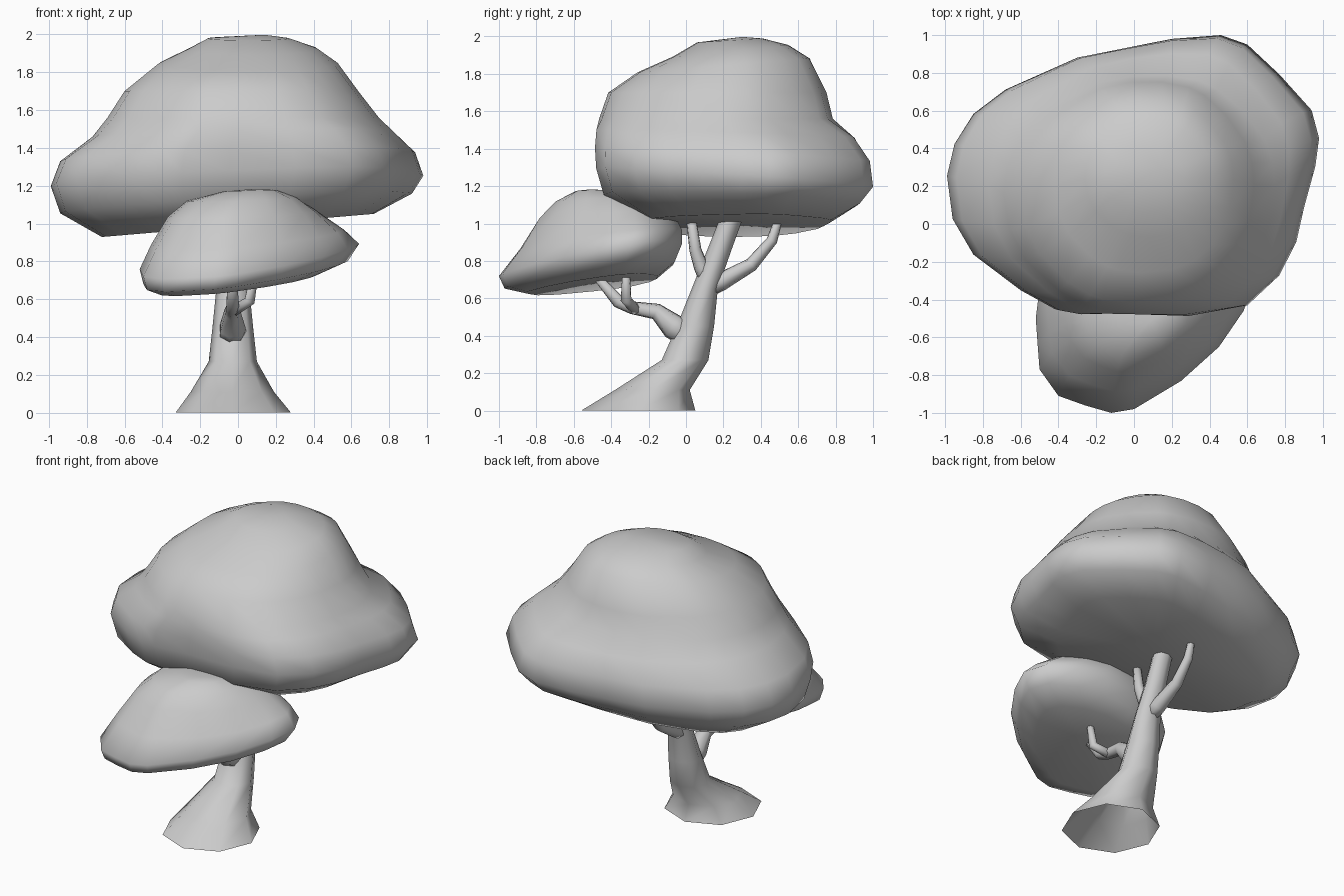
import bpy, bmesh
from math import sin, cos, pi, hypot
from mathutils import Vector

if "Cube" in bpy.data.objects:
    bpy.data.objects.remove(bpy.data.objects["Cube"])


def loft(name, rings, start=None, end=None):
    """Skin a stack of equal-length rings; optional centre points close the ends."""
    bm = bmesh.new()
    vs = [[bm.verts.new(p) for p in r] for r in rings]
    n = len(vs[0])
    for a, b in zip(vs, vs[1:]):
        for i in range(n):
            j = (i + 1) % n
            bm.faces.new((a[i], a[j], b[j], b[i]))
    for tip, ring in ((start, vs[0]), (end, vs[-1])):
        if tip is not None:
            t = bm.verts.new(tip)
            for i in range(n):
                bm.faces.new((ring[i], ring[(i + 1) % n], t))
    bmesh.ops.recalc_face_normals(bm, faces=bm.faces)
    me = bpy.data.meshes.new(name)
    bm.to_mesh(me)
    bm.free()
    for p in me.polygons:
        p.use_smooth = True
    ob = bpy.data.objects.new(name, me)
    bpy.context.collection.objects.link(ob)
    return ob


def canopy(name, outline, layers, bottom, top):
    """Fit the plan outline to each layer: z, x tilt, y tilt, x0, x1, y0, y1, roundness."""
    xs, ys = zip(*outline)
    cx, cy = (min(xs) + max(xs)) / 2, (min(ys) + max(ys)) / 2
    hx, hy = (max(xs) - min(xs)) / 2, (max(ys) - min(ys)) / 2
    unit = [((x - cx) / hx, (y - cy) / hy) for x, y in outline]
    rings = []
    for z, sx, sy, x0, x1, y0, y1, rnd in layers:
        ring = []
        for u, v in unit:
            k = 1 + rnd * (1 / hypot(u, v) - 1)
            x = (x0 + x1) / 2 + u * k * (x1 - x0) / 2
            y = (y0 + y1) / 2 + v * k * (y1 - y0) / 2
            ring.append((x, y, z + sx * x + sy * y))
        rings.append(ring)
    return loft(name, rings, bottom, top)


def branch(name, path, sides=7):
    """Tapered tube along (x, y, z, radius) points."""
    pts = [Vector(p[:3]) for p in path]
    rings = []
    for i, p in enumerate(pts):
        t = (pts[min(i + 1, len(pts) - 1)] - pts[max(i - 1, 0)]).normalized()
        side = Vector((1, 0, 0))
        side = (side - t * side.dot(t)).normalized()
        up = t.cross(side)
        r = path[i][3]
        rings.append([p + r * (side * cos(2 * pi * k / sides) + up * sin(2 * pi * k / sides))
                      for k in range(sides)])
    return loft(name, rings, pts[0], pts[-1])


# Large upper canopy
upper_outline = [(-.99, .25), (-.95, .42), (-.85, .58), (-.68, .71), (-.3, .88), (-.05, .93),
                 (.2, .98), (.46, 1), (.6, .95), (.77, .79), (.94, .6), (.98, .45), (.96, .3),
                 (.9, .08), (.86, -.1), (.77, -.28), (.6, -.44), (.3, -.49), (-.05, -.47),
                 (-.3, -.48), (-.42, -.46), (-.6, -.36), (-.85, -.17), (-.96, .02)]
canopy("upper_canopy", upper_outline, [
    (.99, .085, 0, -.72, .72, -.22, .78, .1),
    (1.12, .06, -.04, -.94, .92, -.44, .93, 0),
    (1.25, .035, -.07, -.99, .98, -.48, 1.0, 0),
    (1.37, .03, -.05, -.94, .94, -.49, .99, .1),
    (1.48, .02, -.03, -.77, .83, -.49, .92, .35),
    (1.56, 0, 0, -.69, .75, -.47, .80, .7),
    (1.70, 0, 0, -.60, .64, -.42, .765, .75),
    (1.83, 0, .08, -.42, .53, -.26, .67, .8),
    (1.90, 0, .1, -.26, .42, -.07, .55, .9),
    (1.965, 0, .06, -.16, .27, .06, .41, 1),
], (0, .27, 1.01), (.14, .3, 1.998))

# Small lower canopy at the front
lower_outline = [(-.52, -.5), (-.51, -.64), (-.5, -.77), (-.4, -.91), (-.26, -.96), (-.12, -1),
                 (0, -.98), (.25, -.83), (.45, -.65), (.58, -.46), (.64, -.3), (.58, -.17),
                 (.4, -.07), (.2, -.02), (-.02, -.03), (-.22, -.08), (-.42, -.2), (-.5, -.34)]
canopy("lower_canopy", lower_outline, [
    (.725, .09, .1, -.42, .42, -.86, -.15, .1),
    (.79, .09, .13, -.50, .58, -.97, -.06, 0),
    (.88, .09, .15, -.52, .64, -1.0, -.02, 0),
    (.96, .06, .10, -.46, .57, -.89, -.02, .2),
    (1.07, .03, .05, -.37, .43, -.79, -.07, .5),
    (1.14, .03, .03, -.27, .32, -.70, -.18, .7),
    (1.172, .03, 0, -.08, .20, -.59, -.38, 1),
], (.03, -.45, .70), (.09, -.51, 1.183))

# Leaning trunk with a flared foot: z, x0, x1, y0, y1
trunk_rings = []
for z, x0, x1, y0, y1 in [(0, -.33, .28, -.56, .05), (.11, -.25, .19, -.38, .02),
                          (.27, -.155, .10, -.13, .12), (.45, -.135, .08, -.05, .15),
                          (.65, -.115, .06, .03, .17), (.85, -.10, .04, .11, .24),
                          (1.1, -.09, .03, .21, .33)]:
    trunk_rings.append([((x0 + x1) / 2 + (x1 - x0) / 2 * cos(k * pi / 4),
                         (y0 + y1) / 2 + (y1 - y0) / 2 * sin(k * pi / 4), z) for k in range(8)])
loft("trunk", trunk_rings)

# Branches
branch("front_branch", [(-.03, .02, .40, .075), (-.03, -.07, .45, .07), (-.03, -.16, .53, .045),
                        (-.03, -.29, .55, .035), (-.03, -.36, .58, .035), (-.03, -.48, .72, .022)])
branch("front_twig", [(-.02, -.27, .54, .03), (.06, -.32, .59, .03), (.09, -.32, .75, .02)])
branch("middle_branch", [(-.02, .13, .66, .045), (-.01, .08, .77, .04), (0, .05, .86, .033),
                         (0, .02, 1.08, .025)])
branch("back_branch", [(-.04, .1, .65, .055), (-.04, .19, .69, .05), (-.05, .35, .78, .038),
                       (-.05, .46, .91, .03), (-.05, .51, 1.07, .02)])
